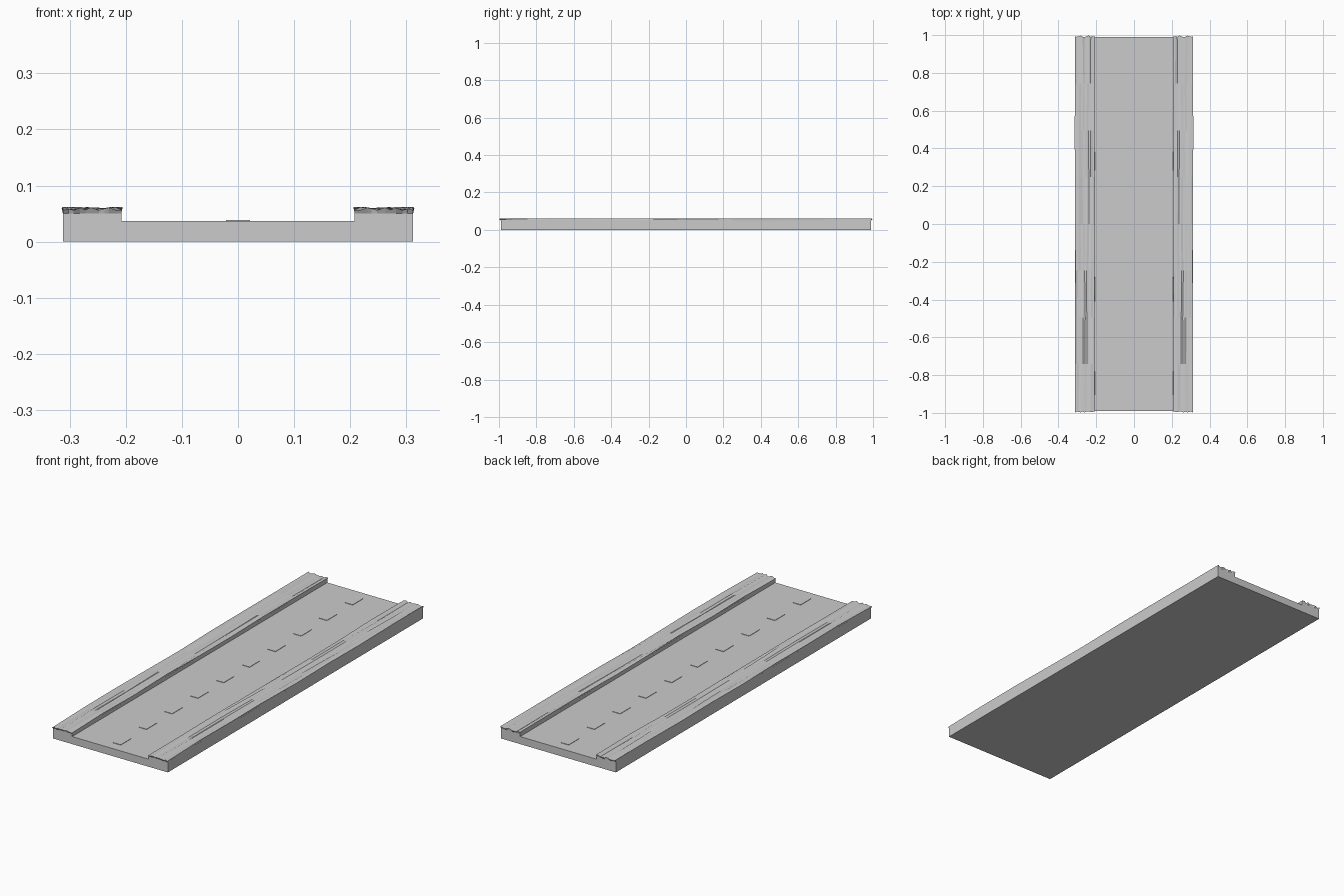
import bpy, bmesh, random
from mathutils import Vector

if "Cube" in bpy.data.objects:
    bpy.data.objects.remove(bpy.data.objects["Cube"])

random.seed(4)
HALF_W, HALF_L = 0.312, 0.99
ROAD_Z, KERB_Z, KERB_IN = 0.037, 0.053, 0.208


def finish(name, bm):
    bmesh.ops.recalc_face_normals(bm, faces=bm.faces[:])
    mesh = bpy.data.meshes.new(name)
    bm.to_mesh(mesh)
    bm.free()
    obj = bpy.data.objects.new(name, mesh)
    bpy.context.collection.objects.link(obj)
    return obj


# Road slab with raised pavements: one channel profile extruded along y
half = [(HALF_W, 0), (HALF_W, KERB_Z), (KERB_IN, KERB_Z), (KERB_IN, ROAD_Z)]
profile = half + [(-x, z) for x, z in reversed(half)]
bm = bmesh.new()
face = bm.faces.new([bm.verts.new((x, -HALF_L, z)) for x, z in profile])
ext = bmesh.ops.extrude_face_region(bm, geom=[face])
bmesh.ops.translate(bm, vec=(0, 2 * HALF_L, 0),
                    verts=[v for v in ext["geom"] if isinstance(v, bmesh.types.BMVert)])
finish("road_slab", bm)

# Painted centre-line dashes
bm = bmesh.new()
for i in range(10):
    made = bmesh.ops.create_cube(bm, size=1)["verts"]
    bmesh.ops.scale(bm, vec=(0.042, 0.08, 0.004), verts=made)
    bmesh.ops.translate(bm, vec=(0, -0.9 + 0.2 * i, ROAD_Z), verts=made)
finish("lane_dashes", bm)

# Uneven pavement surface: jittered grid with a skirt, mirrored to both sides
NX, NY = 10, 8
bm = bmesh.new()
grid = []
for j in range(NY + 1):
    row = []
    for i in range(NX + 1):
        x = KERB_IN + (HALF_W - KERB_IN) * i / NX
        y = -HALF_L + 2 * HALF_L * j / NY
        x += random.uniform(-0.0025, 0.0025)
        z = 0.0585 + random.uniform(-0.003, 0.0035)
        if j in (0, NY):
            y += (1 if j else -1) * random.uniform(0, 0.009)
        row.append(bm.verts.new((x, y, z)))
    grid.append(row)
for j in range(NY):
    for i in range(NX):
        bm.faces.new((grid[j][i], grid[j][i + 1], grid[j + 1][i + 1], grid[j + 1][i]))
rim = [e for e in bm.edges if e.is_boundary]
skirt = bmesh.ops.extrude_edge_only(bm, edges=rim)["geom"]
for v in skirt:
    if isinstance(v, bmesh.types.BMVert):
        v.co = Vector((min(max(v.co.x, KERB_IN), HALF_W),
                       min(max(v.co.y, -HALF_L), HALF_L), 0.05))
        if v.co.x < 0.212:
            v.co.x = KERB_IN
        elif v.co.x > 0.308:
            v.co.x = HALF_W
pavement = finish("pavement_surface", bm)
mirror = pavement.modifiers.new("both_sides", "MIRROR")
mirror.use_axis[0] = True
